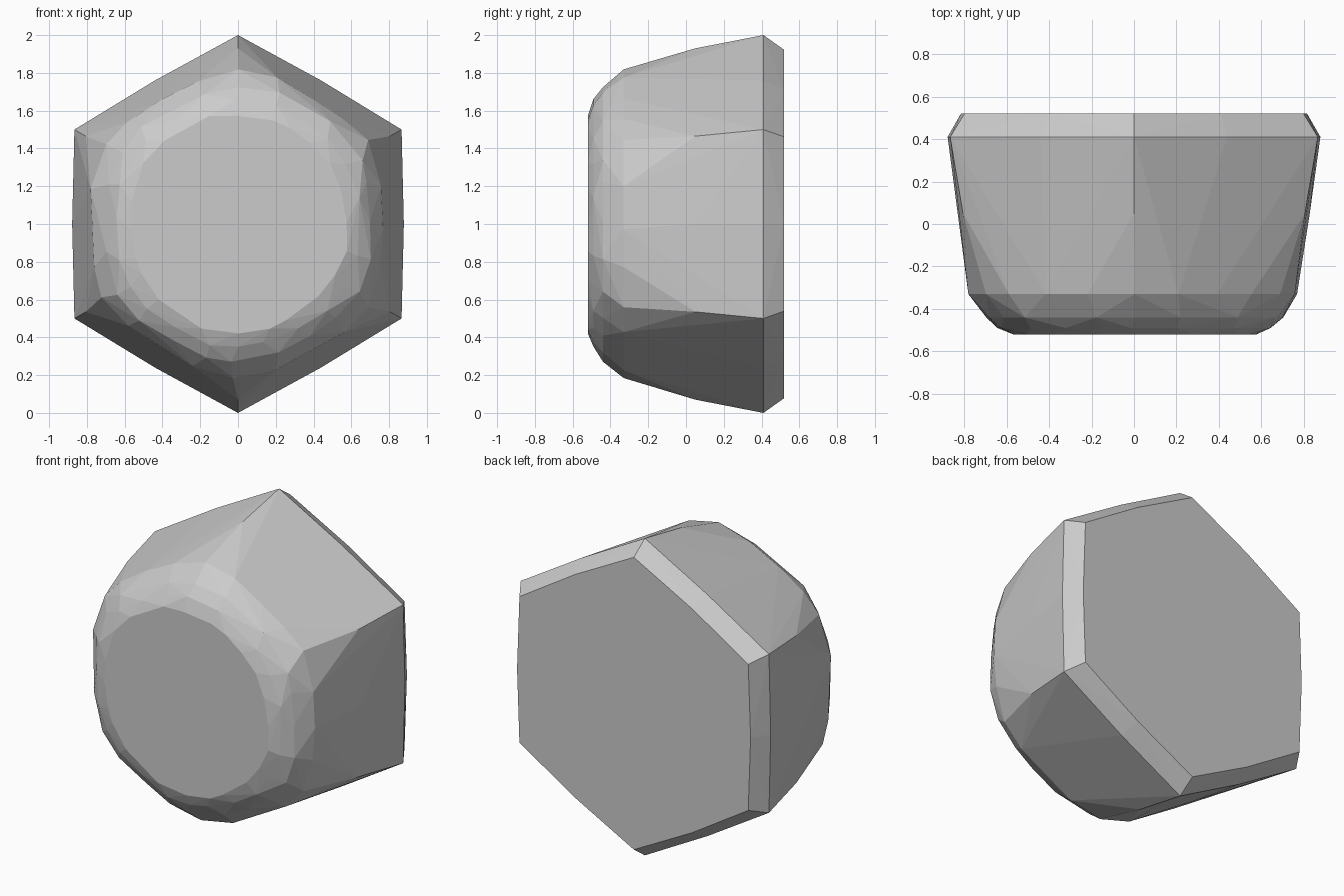
import bpy, bmesh, random
from math import cos, sin, radians

if "Cube" in bpy.data.objects:
    bpy.data.objects.remove(bpy.data.objects["Cube"])

random.seed(4)

# Rings from back to front: depth y, radius at hexagon corner, between, at side middle, jitter
rings = [
    (0.52, 0.922, 0.83, 0.815, 0.0),
    (0.41, 1.00, 0.90, 0.878, 0.0),
    (0.05, 0.93, 0.855, 0.828, 0.0),
    (-0.33, 0.825, 0.793, 0.765, 0.010),
    (-0.44, 0.73, 0.72, 0.695, 0.012),
    (-0.49, 0.65, 0.65, 0.635, 0.012),
    (-0.52, 0.585, 0.58, 0.57, 0.015),
]

bm = bmesh.new()
for y, corner, quarter, middle, jitter in rings:
    # the rounded front uses 24 steps, the crisp back only corners and side middles
    step = 1 if jitter else 2
    for k in range(0, 24, step):
        r = (corner, quarter, middle, quarter)[k % 4]
        r += random.uniform(-jitter, jitter)
        a = radians(90 + 15 * k) + random.uniform(-jitter, jitter) * 5
        bm.verts.new((r * cos(a), y, 1 + r * sin(a)))

# Faceted stone skin
hull = bmesh.ops.convex_hull(bm, input=bm.verts[:])
loose = [v for v in bm.verts if not v.link_faces]
bmesh.ops.delete(bm, geom=loose, context='VERTS')
bmesh.ops.dissolve_limit(bm, angle_limit=radians(1.5), verts=bm.verts[:], edges=bm.edges[:])
bmesh.ops.recalc_face_normals(bm, faces=bm.faces[:])

mesh = bpy.data.meshes.new("hexagonal_stone")
bm.to_mesh(mesh)
bm.free()
stone = bpy.data.objects.new("hexagonal_stone", mesh)
bpy.context.collection.objects.link(stone)
